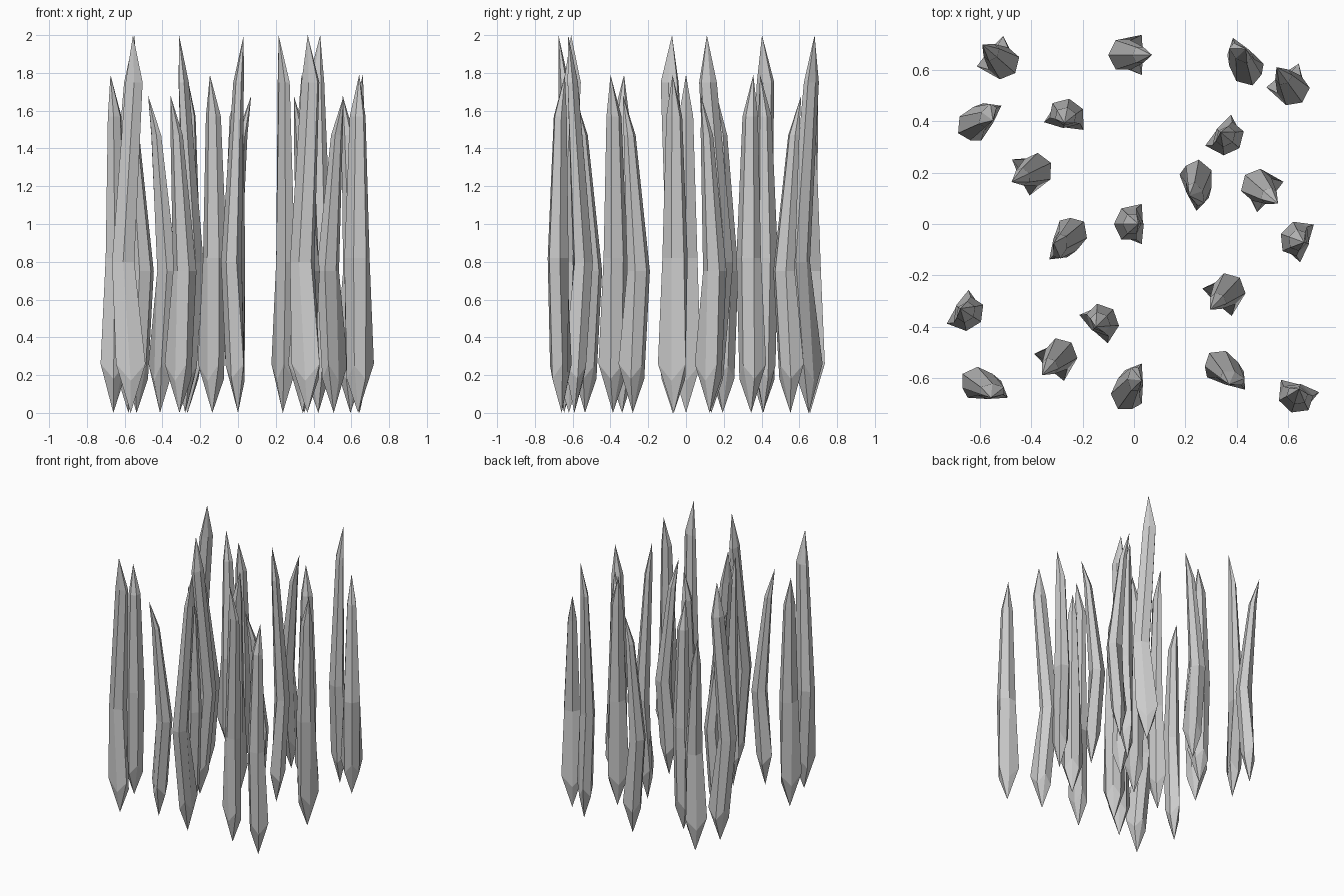
import bpy, bmesh
from math import sin, cos, radians

if "Cube" in bpy.data.objects:
    bpy.data.objects.remove(bpy.data.objects["Cube"])

# shared root: pointed foot with two side spurs (six points, from +x anticlockwise)
ROOT = [(.035, 0, .17), (.03, .078, .26), (-.035, .052, .18),
        (-.065, 0, .25), (-.035, -.052, .18), (.03, -.078, .26)]

# each shard kind: rings (cx, cy, z, rx, ry) and the tip
KINDS = {
    "tall_shard": ([(-.035, -.04, .80, .055, .068), (.003, .018, 1.75, .028, .052)], (.03, .012, 2.0)),
    "straight_shard": ([(-.02, 0, .82, .058, .070), (-.008, 0, 1.57, .036, .044)], (.018, 0, 1.79)),
    "hooked_shard": ([(-.042, 0, .75, .058, .066), (.022, 0, 1.47, .028, .036)], (.07, 0, 1.68)),
}

# placement: x, y, turn in degrees
PLACES = {
    "tall_shard": [(0, -.62, 0), (-.568, -.645, -90), (-.28, -.07, 165), (.425, .65, 50),
                   (-.58, .407, -30), (.237, .134, 205), (.367, -.591, -108)],
    "straight_shard": [(0, 0, 0), (-.267, .41, 259), (.35, .345, 140), (.644, -.065, -20),
                       (-.66, -.338, 147), (-.136, -.387, 225), (.636, -.658, 72)],
    "hooked_shard": [(0, .657, 0), (-.537, .652, 139), (.595, .553, 126), (-.413, .194, 206),
                     (.507, .125, -41), (.343, -.282, 227), (-.31, -.535, 228)],
}


def shard_mesh(name, rings, tip):
    """Six-sided shard: foot point, root ring, body rings, tip."""
    bm = bmesh.new()
    loops = [[bm.verts.new(p) for p in ROOT]]
    for cx, cy, z, rx, ry in rings:
        loops.append([bm.verts.new((cx + rx * cos(radians(60 * i)),
                                    cy + ry * sin(radians(60 * i)), z)) for i in range(6)])
    foot, top = bm.verts.new((0, 0, 0)), bm.verts.new(tip)
    for i in range(6):
        j = (i + 1) % 6
        bm.faces.new((foot, loops[0][j], loops[0][i]))
        for a, b in zip(loops, loops[1:]):
            bm.faces.new((a[i], a[j], b[j], b[i]))
        bm.faces.new((loops[-1][i], loops[-1][j], top))
    bmesh.ops.recalc_face_normals(bm, faces=bm.faces)
    mesh = bpy.data.meshes.new(name)
    bm.to_mesh(mesh)
    bm.free()
    return mesh


# scatter the shards
for name, (rings, tip) in KINDS.items():
    mesh = shard_mesh(name, rings, tip)
    for n, (x, y, turn) in enumerate(PLACES[name], 1):
        ob = bpy.data.objects.new(f"{name}_{n}", mesh)
        ob.location = (x, y, 0)
        ob.rotation_euler.z = radians(turn)
        bpy.context.collection.objects.link(ob)
